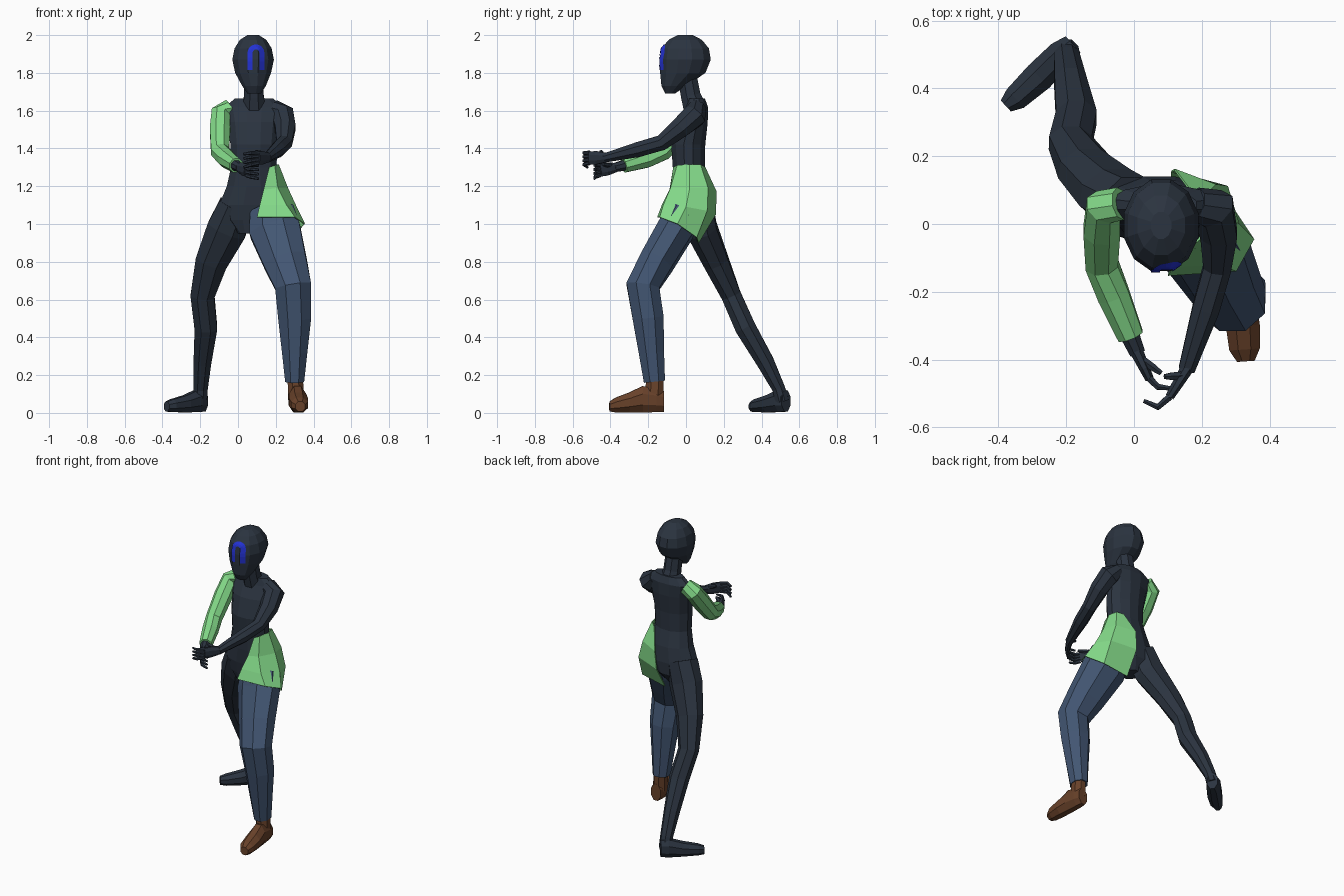
import bpy, bmesh, math
from mathutils import Vector
from mathutils.bvhtree import BVHTree


def material(name, rgb):
    m = bpy.data.materials.new(name)
    m.diffuse_color = (*rgb, 1)
    return m


DARK = material("dark navy", (0.024, 0.034, 0.051))
GREEN = material("light green", (0.23, 0.70, 0.25))
DENIM = material("denim blue", (0.055, 0.093, 0.17))
BROWN = material("boot brown", (0.14, 0.054, 0.023))
BLUE = material("bright blue", (0.017, 0.032, 0.66))
X, Y, Z = Vector((1, 0, 0)), Vector((0, 1, 0)), Vector((0, 0, 1))


def finish(name, bm, mat):
    bmesh.ops.recalc_face_normals(bm, faces=bm.faces)
    me = bpy.data.meshes.new(name)
    bm.to_mesh(me)
    bm.free()
    me.materials.append(mat)
    ob = bpy.data.objects.new(name, me)
    bpy.context.collection.objects.link(ob)
    return ob


def bridge(bm, rows, closed):
    n = len(rows[0])
    for a, b in zip(rows, rows[1:]):
        for i in range(n if closed else n - 1):
            j = (i + 1) % n
            bm.faces.new((a[i], a[j], b[j], b[i]))


def tube(name, rings, mat, hint=Y, n=8, axis=None):
    """Loft of elliptical rings (x, y, z, half width[, half depth])."""
    bm = bmesh.new()
    c = [Vector(r[:3]) for r in rings]
    rows = []
    for k, r in enumerate(rings):
        t = axis or (c[min(k + 1, len(c) - 1)] - c[max(k - 1, 0)])
        t = t.normalized()
        u = hint.cross(t).normalized()
        v = t.cross(u)
        s = 1 / math.cos(math.pi / n)
        rows.append([])
        for i in range(n):
            a = 2 * math.pi * (i + 0.5) / n
            rows[-1].append(bm.verts.new(
                c[k] + u * math.cos(a) * r[3] * s + v * math.sin(a) * r[-1] * s))
    bridge(bm, rows, True)
    bm.faces.new(rows[0])
    bm.faces.new(rows[-1])
    return finish(name, bm, mat)


# Head and neck
head = tube("head", [
    (.085, -.085, 1.69, .035, .025), (.085, -.065, 1.73, .062, .065),
    (.08, -.017, 1.80, .095, .12), (.08, -.004, 1.87, .11, .135),
    (.08, -.004, 1.93, .098, .125), (.08, -.004, 1.975, .07, .088),
    (.08, -.004, 2.0, .03, .04)], DARK, n=12, axis=Z)
tube("neck", [(.085, .045, 1.62, .06), (.084, .025, 1.68, .052), (.082, .005, 1.79, .05)], DARK)

# Arch-shaped mark on the face, laid on the head surface
tree = BVHTree.FromPolygons([v.co for v in head.data.vertices],
                            [p.vertices[:] for p in head.data.polygons])
bm = bmesh.new()
path = [(1, 0, -.09 + .022 * i) for i in range(4)]
path += [(math.cos(a), math.sin(a), 0) for a in [math.pi * i / 8 for i in range(9)]]
path += [(-1, 0, -.022 * (i + 1) - .002) for i in range(4)]
rows = []
for ca, sa, dz in path:
    rows.append([])
    for r in (.018, .031, .045):
        o = Vector((.095 + r * ca, -1, 1.906 + r * sa + dz))
        hit = tree.ray_cast(o, Y)[0]
        rows[-1].append(bm.verts.new(hit - Y * .005))
bridge(bm, rows, False)
finish("face_mark", bm, BLUE)

# Torso
tube("torso", [
    (.05, .03, .95, .05, .06), (.06, .045, 1.02, .13, .09),
    (.075, .04, 1.1, .175, .1), (.083, .03, 1.2, .142, .098),
    (.083, .015, 1.3, .12, .085), (.085, .012, 1.42, .125, .09),
    (.085, .035, 1.54, .138, .08), (.085, .058, 1.62, .155, .058),
    (.085, .055, 1.665, .10, .045)], DARK, n=12, axis=Z)

# Arms
tube("bare_arm", [
    (.18, .06, 1.615, .045), (.235, .045, 1.575, .062), (.25, -.03, 1.51, .054),
    (.245, -.13, 1.43, .041), (.212, -.25, 1.395, .04), (.155, -.43, 1.35, .024)], DARK, hint=X)
tube("sleeve", [
    (-.04, .06, 1.615, .045), (-.09, .05, 1.585, .052), (-.095, -.02, 1.5, .054),
    (-.095, -.12, 1.385, .048), (-.06, -.21, 1.345, .047), (-.01, -.33, 1.31, .038)],
    GREEN, hint=X)
tube("sleeve_arm_wrist", [(-.02, -.31, 1.315, .03), (.01, -.38, 1.298, .023)], DARK, hint=Z)


# Hands: palm, four curled fingers and a thumb
def hand(name, wrist, knuckle, bend, tip, thumb):
    w, k, b, t, th = map(Vector, (wrist, knuckle, bend, tip, thumb))
    tube(name + "_palm", [(*w, .02, .024), (*w.lerp(k, .6), .016, .035), (*k, .013, .034)],
         DARK, hint=Z)
    for i in range(4):
        d = Z * (i - 1.5) * .018
        tube(f"{name}_finger_{i + 1}",
             [(*(k + d), .01), (*(b + d * 1.15), .009), (*(t + d * 1.3), .006)],
             DARK, hint=Z, n=6)
    s = w.lerp(k, .3) + Z * .015
    tube(name + "_thumb", [(*s, .012), (*s.lerp(th, .6), .011), (*th, .007)], DARK, hint=Z, n=6)


hand("bare_hand", (.16, -.42, 1.352), (.105, -.51, 1.35), (.07, -.54, 1.345),
     (.03, -.522, 1.335), (.09, -.45, 1.385))
hand("sleeve_hand", (.005, -.37, 1.30), (.045, -.455, 1.285), (.07, -.48, 1.28),
     (.11, -.485, 1.275), (.08, -.44, 1.315))

# Rear leg and foot
tube("rear_leg", [
    (-.01, .05, 1.1, .09), (-.06, .085, .97, .105, .08), (-.14, .16, .8, .085, .066),
    (-.188, .24, .62, .063, .052), (-.17, .315, .45, .06, .055), (-.188, .42, .27, .047, .046),
    (-.198, .49, .13, .038, .034), (-.2, .51, .06, .036)], DARK)
tube("rear_foot", [
    (-.18, .53, .063, .032, .055), (-.215, .5, .064, .042, .06),
    (-.28, .435, .048, .045, .045), (-.35, .37, .038, .037, .034),
    (-.378, .348, .034, .022, .026)], DARK, hint=Z, axis=Vector((-.2, -.185, 0)))

# Front trouser leg and boot
tube("trouser_leg", [
    (.18, -.01, 1.07, .115, .1), (.195, -.055, .97, .135, .095), (.25, -.155, .8, .114, .09),
    (.292, -.228, .67, .096, .088), (.3, -.2, .5, .087, .082), (.3, -.183, .32, .067, .067),
    (.3, -.167, .165, .05, .056)], DENIM)
tube("boot_shaft", [(.303, -.165, .2, .04, .045), (.307, -.168, .07, .043, .05)], BROWN)
tube("boot_foot", [
    (.308, -.118, .06, .034, .055), (.31, -.16, .066, .043, .062),
    (.315, -.23, .072, .046, .07), (.321, -.3, .055, .05, .053),
    (.326, -.37, .042, .045, .04), (.33, -.405, .034, .026, .026)],
    BROWN, hint=Z, axis=Vector((.02, -.28, 0)))

# Half skirt: rows from waist to hem, each going front, outside, back
levels = [
    [(.165, -.065, 1.30), (.192, -.045, 1.31), (.213, .02, 1.315), (.2, .075, 1.315), (.165, .1, 1.3)],
    [(.135, -.085, 1.18), (.21, -.08, 1.19), (.262, .02, 1.19), (.24, .115, 1.19), (.12, .16, 1.17)],
    [(.115, -.125, 1.1), (.255, -.118, 1.1), (.308, 0, 1.09), (.275, .11, 1.07), (.11, .155, 1.05)],
    [(.1, -.15, 1.035), (.3, -.138, 1.035), (.352, -.045, 1.0), (.285, .055, .93), (.11, .065, .9)]]
bm = bmesh.new()
bridge(bm, [[bm.verts.new(p) for p in row] for row in levels], False)
skirt = finish("half_skirt", bm, GREEN)
mod = skirt.modifiers.new("thickness", 'SOLIDIFY')
mod.thickness = .006
mod.offset = 0
